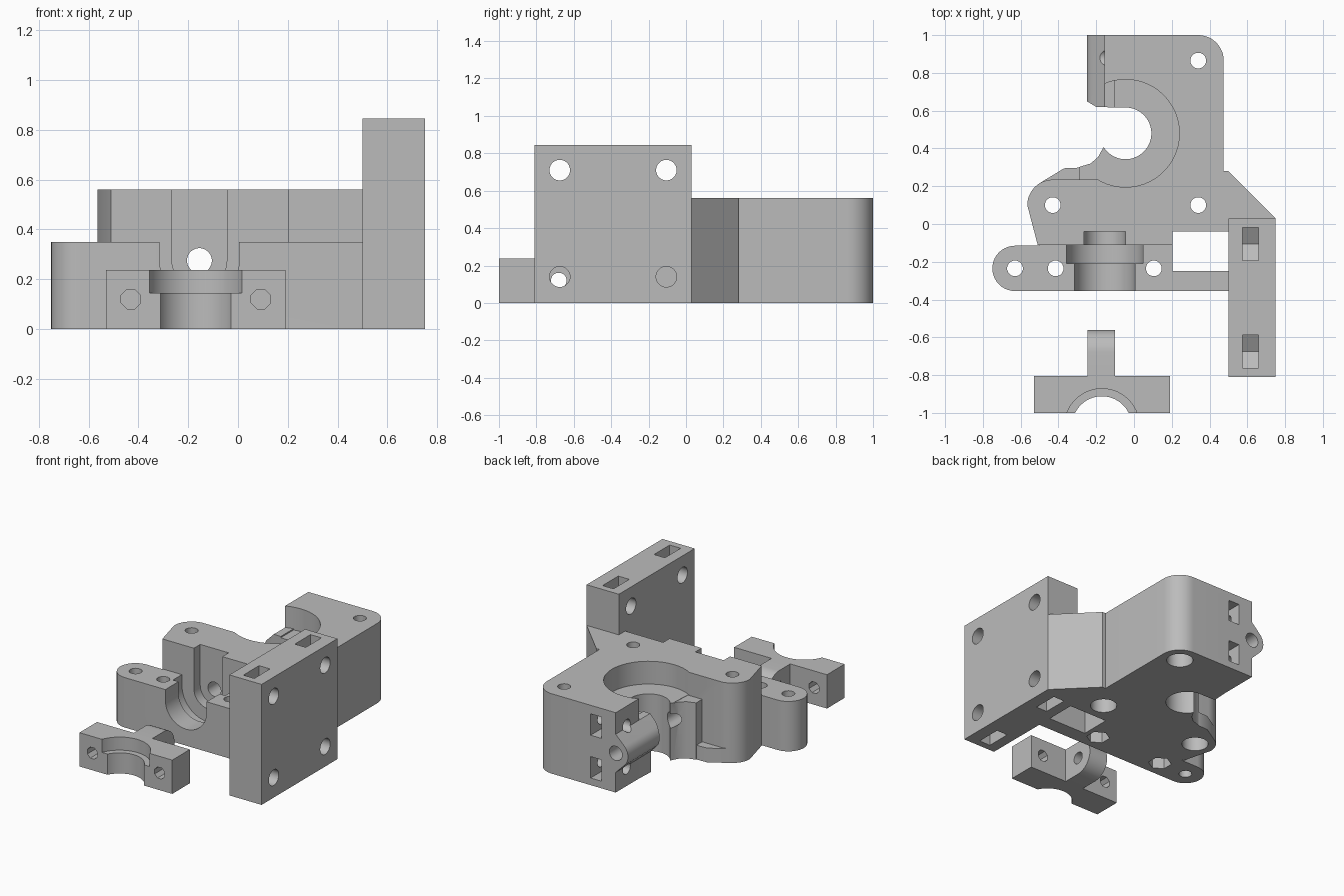
import bpy, bmesh, math
from math import pi, sin, cos

if "Cube" in bpy.data.objects:
    bpy.data.objects.remove(bpy.data.objects["Cube"])

grey = bpy.data.materials.new("plain grey")
grey.use_nodes = True
COLOUR = (0.5, 0.5, 0.5, 1)
grey.diffuse_color = COLOUR
grey.node_tree.nodes["Principled BSDF"].inputs["Base Color"].default_value = COLOUR

PLACE = {"x": lambda u, v, w: (w, u, v),
         "y": lambda u, v, w: (u, w, v),
         "z": lambda u, v, w: (u, v, w)}


def arc(u, v, r, start, end, n=12):
    return [(u + r * cos(math.radians(start + (end - start) * i / n)),
             v + r * sin(math.radians(start + (end - start) * i / n))) for i in range(n + 1)]


def prism(name, points, axis, low, high):
    """Extrude a closed profile along an axis."""
    bm = bmesh.new()
    face = bm.faces.new([bm.verts.new(PLACE[axis](u, v, low)) for u, v in points])
    new = bmesh.ops.extrude_face_region(bm, geom=[face])["geom"]
    bmesh.ops.translate(bm, vec=PLACE[axis](0, 0, high - low),
                        verts=[g for g in new if isinstance(g, bmesh.types.BMVert)])
    bmesh.ops.recalc_face_normals(bm, faces=bm.faces)
    mesh = bpy.data.meshes.new(name)
    bm.to_mesh(mesh)
    bm.free()
    mesh.materials.append(grey)
    obj = bpy.data.objects.new(name, mesh)
    bpy.context.collection.objects.link(obj)
    return obj


def box(name, x0, x1, y0, y1, z0, z1):
    return prism(name, [(x0, y0), (x1, y0), (x1, y1), (x0, y1)], "z", z0, z1)


def rod(name, u, v, r, axis, low, high, n=32):
    turn = 180 / n
    return prism(name, arc(u, v, r, turn, 360 + turn, n)[:-1], axis, low, high)


def combine(target, other, operation):
    mod = target.modifiers.new("combine", "BOOLEAN")
    mod.operation, mod.solver, mod.object = operation, "EXACT", other
    bpy.context.view_layer.objects.active = target
    bpy.ops.object.modifier_apply(modifier=mod.name)
    bpy.data.objects.remove(other)


def add(target, *parts):
    for part in parts:
        combine(target, part, "UNION")


def cut(target, *parts):
    for part in parts:
        combine(target, part, "DIFFERENCE")


def finish(obj):
    bpy.ops.object.select_all(action="DESELECT")
    obj.select_set(True)
    bpy.context.view_layer.objects.active = obj
    bpy.ops.object.shade_smooth_by_angle(angle=math.radians(30))


AXIS_X, AXIS_Z = -0.155, 0.275   # centre of the feed channel
GEAR = (-0.045, 0.48)            # centre of the gear bore
TOP, BAR_TOP, FLOOR = 0.56, 0.35, 0.4

# Main block with the diagonal brace, rounded at two corners
outline = [(-0.51, -0.11), (0.205, -0.11), (0.205, -0.04), (0.74, -0.04), (0.75, 0.03),
           (0.5, 0.28), (0.475, 0.28)]
outline += arc(0.34, 0.865, 0.135, 0, 90)
outline += [(-0.155, 1), (-0.155, 0.745), (-0.18, 0.235)]
outline += arc(-0.43, 0.1, 0.135, 90, 180)
body = prism("extruder_body", outline, "z", 0, TOP)

# Bearing recess, then the lower shelves and the rounded feed boss
cut(body, rod("recess", *GEAR, 0.285, "z", FLOOR, 0.7, 64))
boss = [(-0.1, AXIS_Z - 0.134), (-0.155, AXIS_Z - 0.134)]
boss += arc(AXIS_X, AXIS_Z, 0.095, 225, 135) + [(-0.155, AXIS_Z + 0.134), (-0.1, AXIS_Z + 0.134)]
add(body,
    box("idler_wall", -0.29, -0.1, 0.2, 0.45, 0, FLOOR - 0.002),
    prism("base_shelf", [(-0.5, 0.1), (-0.25, 0.1), (-0.25, 0.3), (-0.37, 0.295), (-0.5, 0.216)],
          "z", 0, 0.1),
    prism("feed_boss", boss, "y", 0.6, 1))

# Gear bore and its side opening
opening = [(-0.045, 0.615), (-0.2, 0.62), (-0.25, 0.65), (-0.4, 0.65), (-0.4, 0.302),
           (-0.29, 0.302), (-0.23, 0.32), (-0.19, 0.355), (-0.16, 0.41), (-0.045, 0.48)]
cut(body, rod("bore", *GEAR, 0.137, "z", -0.1, 0.7, 48),
    prism("opening", opening, "z", -0.1, 0.7))

# Front mounting bar and the tall motor plate
bar = [(0.205, -0.1), (0.205, -0.25), (0.55, -0.25), (0.55, -0.355)]
bar = [(0.205, -0.1), (-0.5, -0.1), (-0.5, -0.115)] + arc(-0.63, -0.235, 0.12, 90, 270, 20) + \
      [(0.55, -0.355), (0.55, -0.25), (0.205, -0.25)]
add(body, prism("bar", bar, "z", 0, BAR_TOP),
    box("plate", 0.5, 0.75, -0.81, 0.03, 0, 0.845))


# U-shaped seat for the nozzle, in three widths
def u_slot(r, y0, y1):
    profile = [(AXIS_X - r, 0.8)] + arc(AXIS_X, AXIS_Z, r, 180, 360, 24) + [(AXIS_X + r, 0.8)]
    return prism("slot", profile, "y", y0, y1)


cut(body, u_slot(0.16, -0.5, -0.2), u_slot(0.203, -0.21, -0.11), u_slot(0.11, -0.15, -0.04),
    rod("feed_hole", AXIS_X, AXIS_Z, 0.05, "y", -0.2, 1.2))

# Vertical bolt holes with recesses below
for x, y in [(0.34, 0.865), (0.34, 0.1), (-0.43, 0.1)]:
    cut(body, rod("bolt", x, y, 0.042, "z", -0.1, 0.7, 16),
        rod("head", x, y, 0.085, "z", -0.1, 0.1))
for x in (-0.63, -0.415, 0.105):
    cut(body, rod("bolt", x, -0.235, 0.042, "z", -0.1, 0.5, 16))
for x in (-0.415, 0.105):
    cut(body, rod("nut", x, -0.235, 0.075, "z", -0.1, 0.1, 6))

# Idler bolts through the side wall, with nut slots in the back
for z in (0.425, 0.125):
    cut(body, rod("bolt", 0.88, z, 0.042, "x", -0.4, 0.15, 16),
        box("nut", -0.045, 0.04, 0.8, 1.1, z - 0.075, z + 0.075))

# Motor bolts, each with a nut trap reached from the nearest edge
for y in (-0.675, -0.105):
    for z, edge in ((0.71, 1), (0.14, -0.1)):
        s = 1 if edge > z else -1
        trap = [(y - 0.087, edge), (y - 0.087, z - s * 0.05), (y, z - s * 0.1),
                (y + 0.087, z - s * 0.05), (y + 0.087, edge)]
        cut(body, rod("bolt", y, z, 0.055, "x", 0.4, 0.9),
            prism("nut", trap, "x", 0.575, 0.66))
finish(body)

# Separate nozzle clamp with a rounded tab
clamp = box("nozzle_clamp", -0.53, 0.19, -1, -0.805, 0, 0.237)
tab = [(-0.85, 0), (-0.68, 0)] + arc(-0.68, 0.1185, 0.1185, -90, 90, 20) + [(-0.85, 0.237)]
add(clamp, prism("tab", tab, "x", -0.245, -0.1))
cut(clamp, rod("neck", -0.17, -1.07, 0.158, "z", -0.1, 0.4, 64),
    rod("collar", -0.17, -1.07, 0.198, "z", 0.145, 0.4, 64),
    rod("tab_hole", -0.68, 0.12, 0.042, "x", -0.4, 0.1, 16))
for x in (-0.43, 0.092):
    cut(clamp, rod("bolt", x, 0.12, 0.042, "y", -1.1, -0.7, 8))
finish(clamp)
